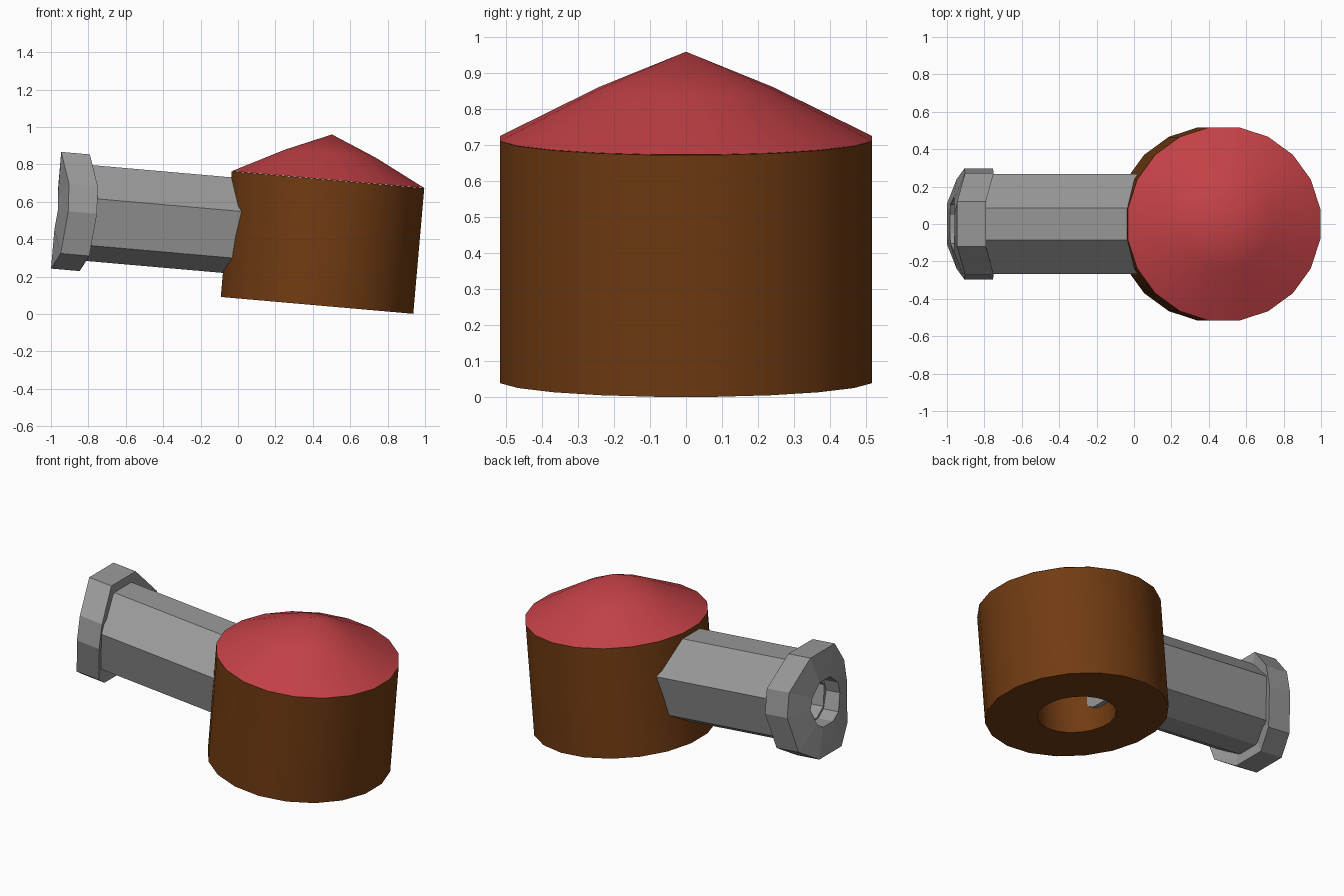
import bpy, bmesh, math
from mathutils import Matrix

if "Cube" in bpy.data.objects:
    bpy.data.objects.remove(bpy.data.objects["Cube"])

# Everything is built upright, then leaned 5 degrees about y
LEAN = Matrix.Translation((0.4225, 0, 0.046)) @ Matrix.Rotation(math.radians(5), 4, 'Y')
AXIS_Z = 0.385          # height of the pipe axis above the drum base


def material(name, rgb):
    m = bpy.data.materials.new(name)
    m.diffuse_color = (*rgb, 1)
    m.use_nodes = True
    m.node_tree.nodes["Principled BSDF"].inputs["Base Color"].default_value = m.diffuse_color
    return m


RED = material("red", (0.55, 0.053, 0.062))
BROWN = material("brown", (0.165, 0.044, 0.006))
GREY = material("grey", (0.32, 0.32, 0.32))


def loft(name, rings, mat, smooth=None, loop=False):
    """Skin a row of equal-length rings; a ring of one point is a tip."""
    bm = bmesh.new()
    rows = [[bm.verts.new(p) for p in r] for r in rings]
    pairs = list(zip(rows, rows[1:]))
    if loop:
        pairs.append((rows[-1], rows[0]))
    for a, b in pairs:
        n = max(len(a), len(b))
        for i in range(n):
            j = (i + 1) % n
            if len(b) == 1:
                bm.faces.new((a[i], a[j], b[0]))
            elif len(a) == 1:
                bm.faces.new((a[0], b[j], b[i]))
            else:
                bm.faces.new((a[i], a[j], b[j], b[i]))
    bmesh.ops.recalc_face_normals(bm, faces=bm.faces)
    me = bpy.data.meshes.new(name)
    bm.to_mesh(me)
    bm.free()
    me.materials.append(mat)
    ob = bpy.data.objects.new(name, me)
    ob.matrix_world = LEAN
    bpy.context.collection.objects.link(ob)
    if smooth:
        bpy.ops.object.select_all(action='DESELECT')
        ob.select_set(True)
        bpy.context.view_layer.objects.active = ob
        bpy.ops.object.shade_smooth_by_angle(angle=math.radians(smooth))
    return ob


def lathe(profile, sides=20):
    """Rings around z for (radius, height) pairs, with flats facing the axes."""
    rings = []
    for r, z in profile:
        if r == 0:
            rings.append([(0, 0, z)])
        else:
            angles = [(i + 0.5) * math.tau / sides for i in range(sides)]
            rings.append([(r * math.cos(a), r * math.sin(a), z) for a in angles])
    return rings


# Drum with a round chamber opening in its underside
loft("drum", lathe([(0, 0.6), (0.225, 0.6), (0.225, 0), (0.523, 0), (0.523, 0.674), (0, 0.674)]),
     BROWN, 30)
# Slightly domed conical lid
loft("lid", lathe([(0.523, 0.675), (0.245, 0.815), (0, 0.917)]), RED, 30)


def bored_bar(name, half, x0, x1, bore, bow=0.0):
    """Hollow bar along x from a half outline (y, z), mirrored in y."""
    outline = half + [(-y, z) for y, z in reversed(half)]
    angles = [math.atan2(z, y) for y, z in outline]
    inner = [(bore * math.cos(a), bore * math.sin(a)) for a in angles]

    def ring(x, pts):
        return [(x + bow * max(0, abs(y) - 0.12) / 0.175, y, z + AXIS_Z) for y, z in pts]

    return loft(name, [ring(x0, outline), ring(x1, outline), ring(x1, inner), ring(x0, inner)],
                GREY, loop=True)


# Side pipe, reaching through the drum wall into the chamber
bored_bar("side_pipe", [(0.085, 0.257), (0.266, 0.08), (0.213, -0.172), (0.07, -0.256)],
          -1.33, -0.19, 0.135)
# Bowed end flange with a round mouth
bored_bar("end_flange", [(0.12, 0.313), (0.272, 0.147), (0.296, 0.0), (0.24, -0.228), (0.11, -0.313)],
          -1.434, -1.28, 0.145, bow=0.065)
